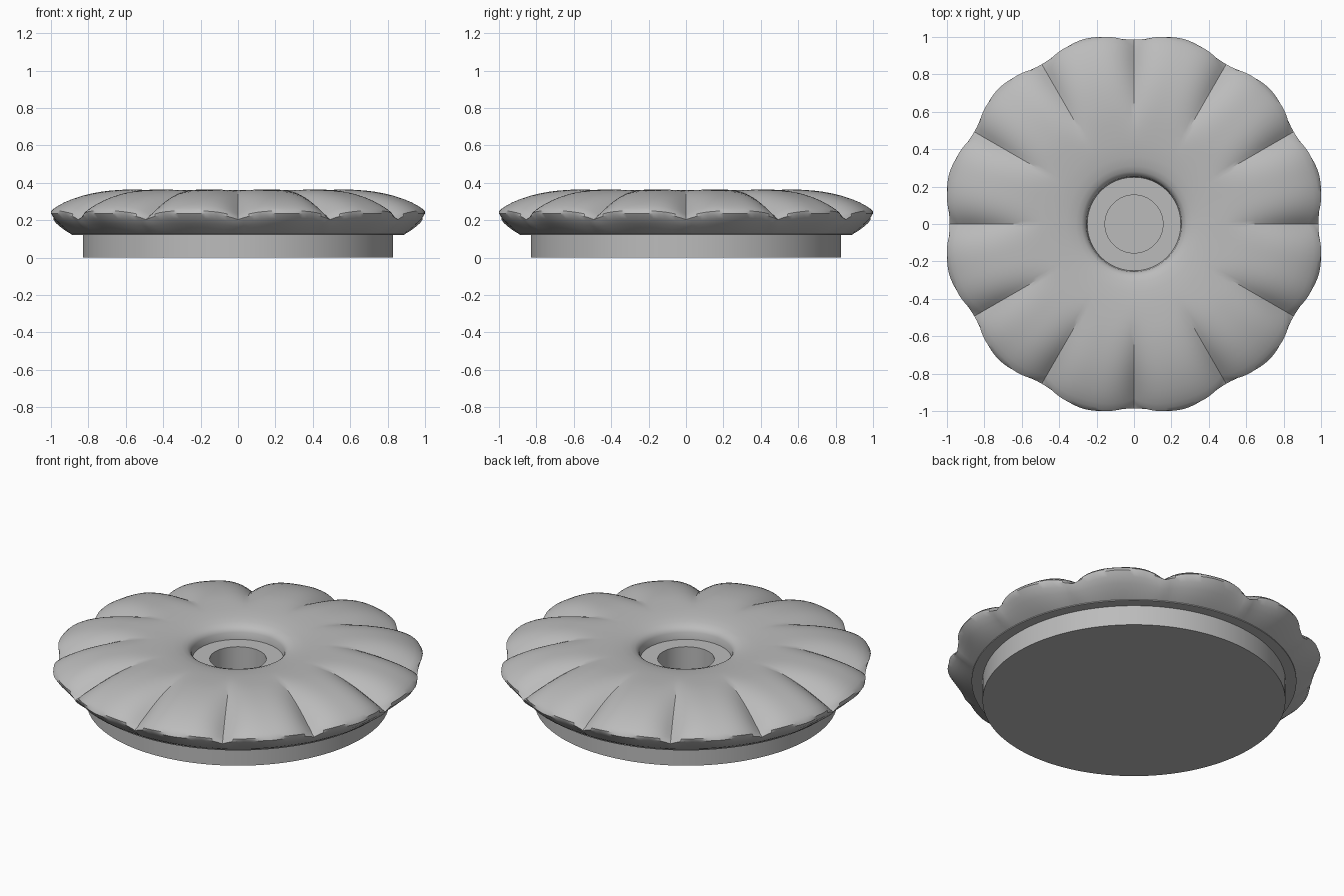
import bpy, bmesh, math

if "Cube" in bpy.data.objects:
    bpy.data.objects.remove(bpy.data.objects["Cube"])

PETALS, PER = 12, 18          # petals and segments per petal
N = PETALS * PER

metal = bpy.data.materials.new("plain_grey")
metal.diffuse_color = (0.5, 0.5, 0.5, 1)
metal.use_nodes = True
metal.node_tree.nodes["Principled BSDF"].inputs["Base Color"].default_value = metal.diffuse_color


def lerp(a, b, t):
    return a + (b - a) * t


# Crown of one petal from the socket lip out to the rim (radius, height)
CROWN = [(0.255, 0.30), (0.265, 0.317), (0.28, 0.329), (0.31, 0.34),
         (0.36, 0.35), (0.43, 0.357), (0.5, 0.361), (0.55, 0.363),
         (0.6, 0.364), (0.65, 0.362), (0.7, 0.358), (0.75, 0.352),
         (0.8, 0.343), (0.85, 0.331), (0.9, 0.315), (0.94, 0.299),
         (0.975, 0.281), (1.0, 0.265), (1.016, 0.25)]
# Underside bowl: (share of rim radius, height share between foot and rim)
BOWL = [(1.0, 1.0), (0.86, 0.75), (0.62, 0.5), (0.32, 0.22), (0.0, 0.0)]
# Round recess in the middle, and the plinth below
SOCKET = [(0.155, 0.08), (0.155, 0.26), (0.25, 0.26)]
PLINTH = [(0.89, 0.12), (0.83, 0.12), (0.83, 0.0)]


def section(u):
    """Radial section at u = 0 (petal middle) to 1 (groove)."""
    cut = u ** 3                              # petal rounding, sharp V at u = 1
    pts = list(SOCKET)
    for r, z in CROWN:
        k = max(0.0, (r - 0.5) / 0.516)       # grooves fade in outward
        pts.append((r - 0.06 * cut * k ** 4,
                    z - 0.10 * cut * k ** 1.2 * (1 - 0.65 * k ** 5)))
    rim = 1.005 + 0.019 * math.cos(math.pi * u)
    top = lerp(0.236, 0.203, cut)
    for a, b in BOWL:
        pts.append((lerp(0.89, rim, a), lerp(0.125, top, b)))
    return pts + PLINTH


# Fluted disc with socket and plinth, swept around the axis
bm = bmesh.new()
columns = []
for i in range(N):
    ang = 2 * math.pi * i / N
    u = abs(1 - 2 * (i % PER) / PER)
    columns.append([bm.verts.new((r * math.cos(ang), r * math.sin(ang), z))
                    for r, z in section(u)])
for i in range(N):
    a, b = columns[i], columns[(i + 1) % N]
    for j in range(len(a) - 1):
        bm.faces.new((a[j], a[j + 1], b[j + 1], b[j]))
# Socket floor and plinth bottom
bm.faces.new([c[0] for c in columns])
bm.faces.new([c[-1] for c in reversed(columns)])
bmesh.ops.recalc_face_normals(bm, faces=bm.faces)

mesh = bpy.data.meshes.new("petal_knob")
bm.to_mesh(mesh)
bm.free()
mesh.materials.append(metal)
knob = bpy.data.objects.new("petal_knob", mesh)
bpy.context.collection.objects.link(knob)
bpy.context.view_layer.objects.active = knob
knob.select_set(True)
bpy.ops.object.shade_smooth_by_angle(angle=math.radians(30))
